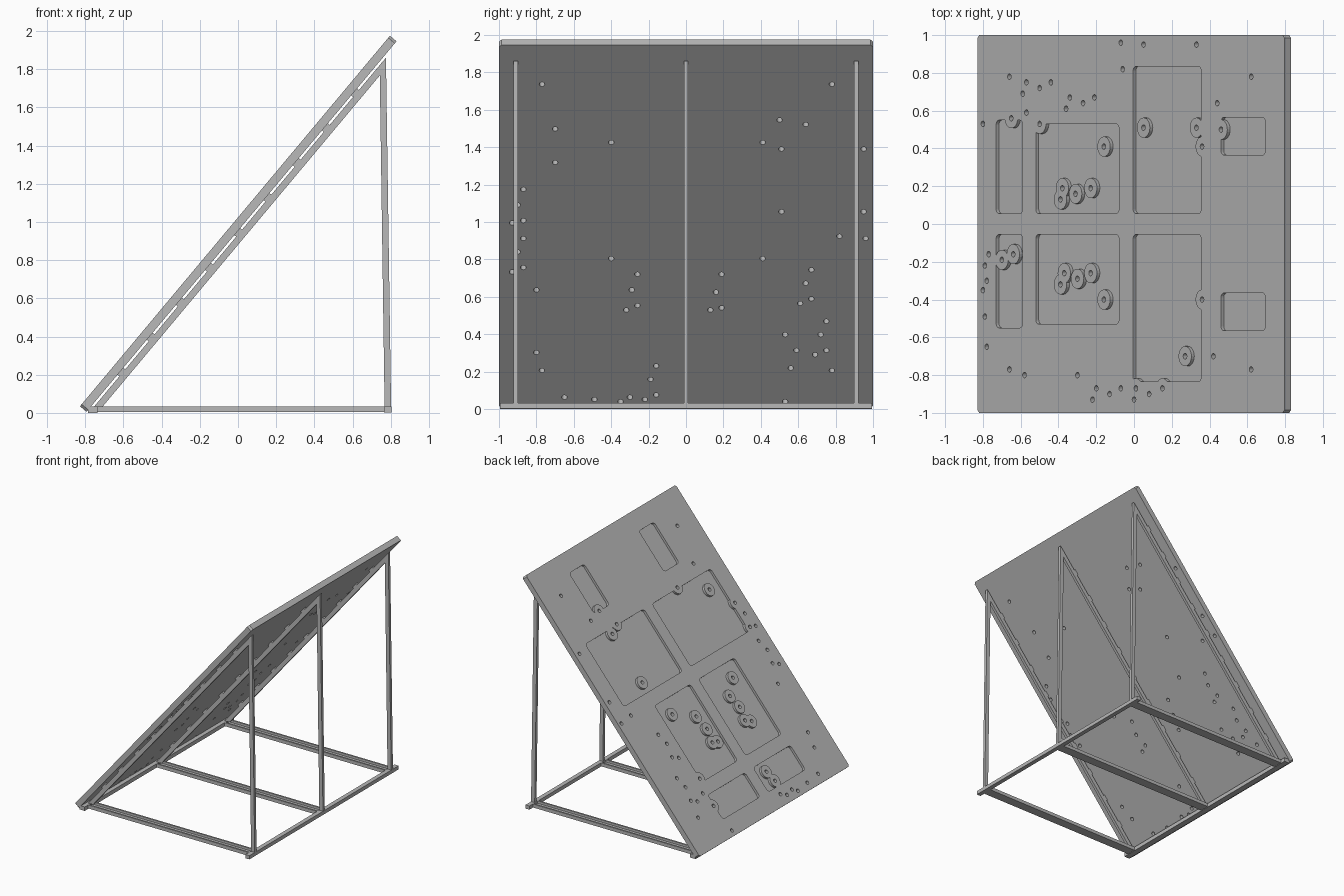
import bpy
import bmesh
import math
from mathutils import Matrix, Vector

if "Cube" in bpy.data.objects:
    bpy.data.objects.remove(bpy.data.objects["Cube"], do_unlink=True)

# Single painted grey finish
grey = bpy.data.materials.new("plain_grey")
grey.use_nodes = True
colour = (0.48, 0.48, 0.48, 1)
grey.diffuse_color = colour
grey.node_tree.nodes["Principled BSDF"].inputs["Base Color"].default_value = colour

# Slope of the board: local X runs uphill, local Z is its face normal
run, rise = 1.624, 1.941
length = math.hypot(run, rise)
cos_a, sin_a = run / length, rise / length
centre_x, centre_z = -0.016, 1.005
thickness = 0.045
tilt = Matrix.Translation((centre_x, 0, centre_z)) @ Matrix.Rotation(-math.atan2(rise, run), 4, "Y")


def finish(name, bm):
    """Turn a bmesh into a named object with the shared material."""
    bmesh.ops.recalc_face_normals(bm, faces=bm.faces)
    mesh = bpy.data.meshes.new(name)
    bm.to_mesh(mesh)
    bm.free()
    mesh.materials.append(grey)
    obj = bpy.data.objects.new(name, mesh)
    bpy.context.scene.collection.objects.link(obj)
    return obj


def extrude(bm, outline, direction):
    """Extrude a closed outline of points along a direction."""
    face = bm.faces.new([bm.verts.new(p) for p in outline])
    result = bmesh.ops.extrude_face_region(bm, geom=[face], use_keep_orig=True)
    moved = [v for v in result["geom"] if isinstance(v, bmesh.types.BMVert)]
    bmesh.ops.translate(bm, verts=moved, vec=Vector(direction))


def rounded_rect(x0, x1, y0, y1, radius, steps, z):
    """Outline of a rectangle with rounded or clipped corners."""
    corners = [(x1, y1, -1, -1), (x0, y1, 1, -1), (x0, y0, 1, 1), (x1, y0, -1, 1)]
    points = []
    for quarter, (x, y, dx, dy) in enumerate(corners):
        for i in range(steps + 1):
            a = math.pi / 2 * (quarter + i / steps)
            points.append((x + radius * (dx + math.cos(a)), y + radius * (dy + math.sin(a)), z))
    return points


def uphill(x):
    """Plan x position to distance along the board."""
    return (x - centre_x) / cos_a


def cylinders(name, spots, radius, bottom, top, sides):
    bm = bmesh.new()
    for x, y in spots:
        ring = [(uphill(x / 100) + radius * math.cos(2 * math.pi * i / sides),
                 y / 100 + radius * math.sin(2 * math.pi * i / sides), bottom) for i in range(sides)]
        extrude(bm, ring, (0, 0, top - bottom))
    return finish(name, bm)


def cut(target, cutter):
    mod = target.modifiers.new("cut", "BOOLEAN")
    mod.operation = "DIFFERENCE"
    mod.solver = "EXACT"
    mod.use_self = True
    mod.object = cutter
    cutter.hide_render = True


# Bolt hole centres in plan, in hundredths
holes = [
    (-7, 96), (5, 95), (33, 95), (-6, 82), (-66, 78), (-57, 75), (-44, 75), (-50, 72),
    (-59, 69), (-34, 67), (-21, 67), (-27, 64), (-36, 61), (-57, 59), (-65, 56), (-80, 53),
    (-50, 53), (62, 78), (44, 64), (36, 41), (5, 51), (33, 51), (46, 50), (-16, 41),
    (-38, 19), (-39, 13), (-31, 16), (-23, 19), (-77, -16), (-79, -22), (-78, -30), (-80, -35),
    (-79, -49), (-78, -65), (-66, -77), (-58, -80), (-30, -80), (-20, -87), (-7, -87), (1, -87),
    (15, -87), (-22, -93), (-13, -90), (0, -93), (8, -90), (42, -70), (62, -77), (36, -40),
    (-70, -19), (-64, -16), (-37, -26), (-39, -32), (-30, -29), (-23, -26), (-16, -40), (27, -70),
]

# Sloping board
bm = bmesh.new()
extrude(bm, rounded_rect(-length / 2, length / 2, -1, 1, 0.014, 1, -thickness), (0, 0, thickness))
board = finish("board", bm)

# Shallow pockets, mirrored across the centre line
bm = bmesh.new()
for x0, x1, y0, y1 in [(-0.73, -0.59, 0.055, 0.55), (-0.52, -0.08, 0.055, 0.53),
                       (-0.005, 0.355, 0.055, 0.835), (0.46, 0.695, 0.365, 0.565)]:
    for low, high in [(y0, y1), (-y1, -y0)]:
        extrude(bm, rounded_rect(uphill(x0), uphill(x1), low, high, 0.025, 5, -0.02), (0, 0, 0.06))
pockets = finish("pocket_cutter", bm)

# Round bosses stay standing around each hole
bosses = cylinders("boss_cutter", holes, 0.053, -0.1, 0.1, 24)
drills = cylinders("hole_cutter", holes, 0.015, -0.12, 0.12, 16)
cut(pockets, bosses)
cut(board, pockets)
cut(board, drills)

# Bake the cuts and drop the cutters
bpy.context.view_layer.update()
graph = bpy.context.evaluated_depsgraph_get()
baked = bpy.data.meshes.new_from_object(board.evaluated_get(graph))
board.modifiers.clear()
board.data = baked
for helper in (pockets, bosses, drills):
    bpy.data.objects.remove(helper, do_unlink=True)
board.matrix_world = tilt


def side_part(name, profile, y, width):
    """Extrude an x-z profile across the given width, centred on y."""
    bm = bmesh.new()
    extrude(bm, [(x, y - width / 2, z) for x, z in profile], (0, width, 0))
    return finish(name, bm)


def box(name, low, high):
    bm = bmesh.new()
    (x0, y0, z0), (x1, y1, z1) = low, high
    extrude(bm, [(x0, y0, z0), (x1, y0, z0), (x1, y1, z0), (x0, y1, z0)], (0, 0, z1 - z0))
    return finish(name, bm)


# Three triangular support frames
base_top = 0.033
bar_width = 0.024
gap = 0.013
for label, y in [("front", -0.91), ("middle", 0), ("back", 0.91)]:
    side_part(label + "_strut", [(-0.754, base_top), (-0.709, base_top), (0.745, 1.77), (0.745, 1.825)],
              y, bar_width)
    side_part(label + "_post", [(0.768, base_top), (0.802, base_top), (0.775, 1.86), (0.742, 1.822)],
              y, bar_width)

    # Base rail: open-topped channel
    half, wall = 0.04, 0.014
    section = [(-half, 0.004), (half, 0.004), (half, base_top), (half - wall, base_top),
               (half - wall, 0.014), (wall - half, 0.014), (wall - half, base_top), (-half, base_top)]
    bm = bmesh.new()
    extrude(bm, [(-0.735, y + dy, z) for dy, z in section], (1.502, 0, 0))
    finish(label + "_base_rail", bm)

    # Small spacers between strut and board
    bm = bmesh.new()
    for i in range(9):
        s = uphill(-0.65 + 0.153 * i)
        extrude(bm, [(s - 0.024, y - bar_width / 2, -thickness), (s + 0.024, y - bar_width / 2, -thickness),
                     (s + 0.024, y + bar_width / 2, -thickness), (s - 0.024, y + bar_width / 2, -thickness)],
                (0, 0, -gap - 0.003))
    finish(label + "_spacers", bm).matrix_world = tilt

# Cross bars tying the frames together
box("rear_cross_bar", (0.766, -0.995, 0.002), (0.803, 0.995, base_top))
box("front_cross_bar", (-0.785, -0.995, 0), (-0.735, 0.995, base_top))
